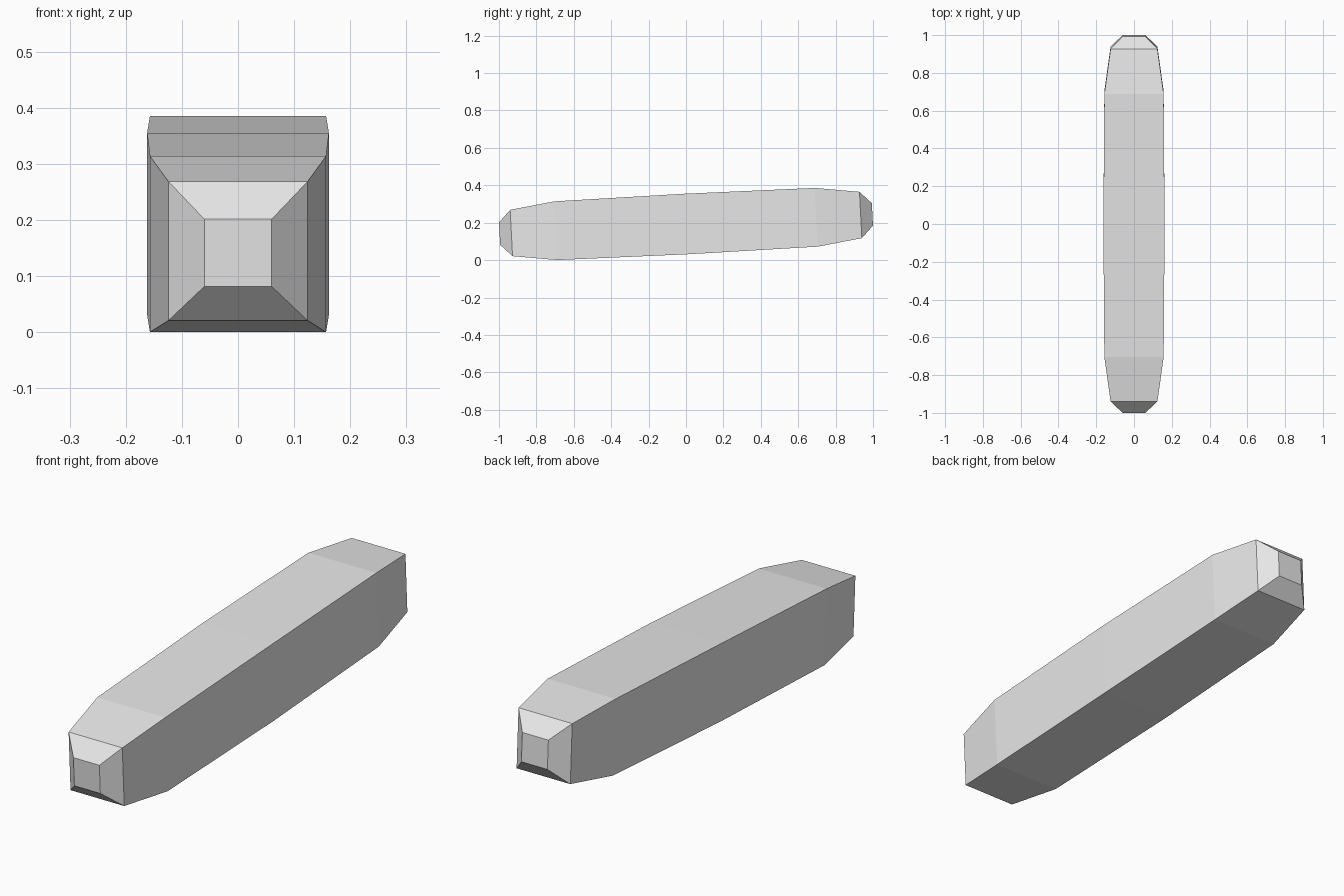
import bpy
import bmesh
from mathutils import Matrix

cube = bpy.data.objects.get("Cube")
if cube:
    bpy.data.objects.remove(cube, do_unlink=True)

TILT = 0.0515   # the back end sits higher than the front
CENTRE_Z = 0.193

# Distance from the middle and half width of the square sections of one half
HALF = [(0.0, 0.162), (0.697, 0.157), (0.935, 0.124), (0.998, 0.06)]

grey = bpy.data.materials.new("light grey")
grey.use_nodes = True
colour = (0.8, 0.8, 0.8, 1.0)
grey.diffuse_color = colour
grey.node_tree.nodes["Principled BSDF"].inputs["Base Color"].default_value = colour


def square_ring(bm, y, r):
    corners = ((-1, -1), (1, -1), (1, 1), (-1, 1))
    return [bm.verts.new((sx * r, y, sz * r)) for sx, sz in corners]


# Tapered bar: mirrored sections joined into a closed skin
bm = bmesh.new()
sections = [(-y, r) for y, r in reversed(HALF)] + HALF[1:]
rings = [square_ring(bm, y, r) for y, r in sections]
for a, b in zip(rings, rings[1:]):
    for i in range(4):
        j = (i + 1) % 4
        bm.faces.new((a[i], a[j], b[j], b[i]))
bm.faces.new(rings[0])
bm.faces.new(rings[-1])
bmesh.ops.recalc_face_normals(bm, faces=bm.faces)
bm.transform(Matrix.Translation((0, 0, CENTRE_Z)) @ Matrix.Rotation(TILT, 4, 'X'))

mesh = bpy.data.meshes.new("tapered_bar")
bm.to_mesh(mesh)
bm.free()
mesh.materials.append(grey)
bar = bpy.data.objects.new("tapered_bar", mesh)
bpy.context.collection.objects.link(bar)
